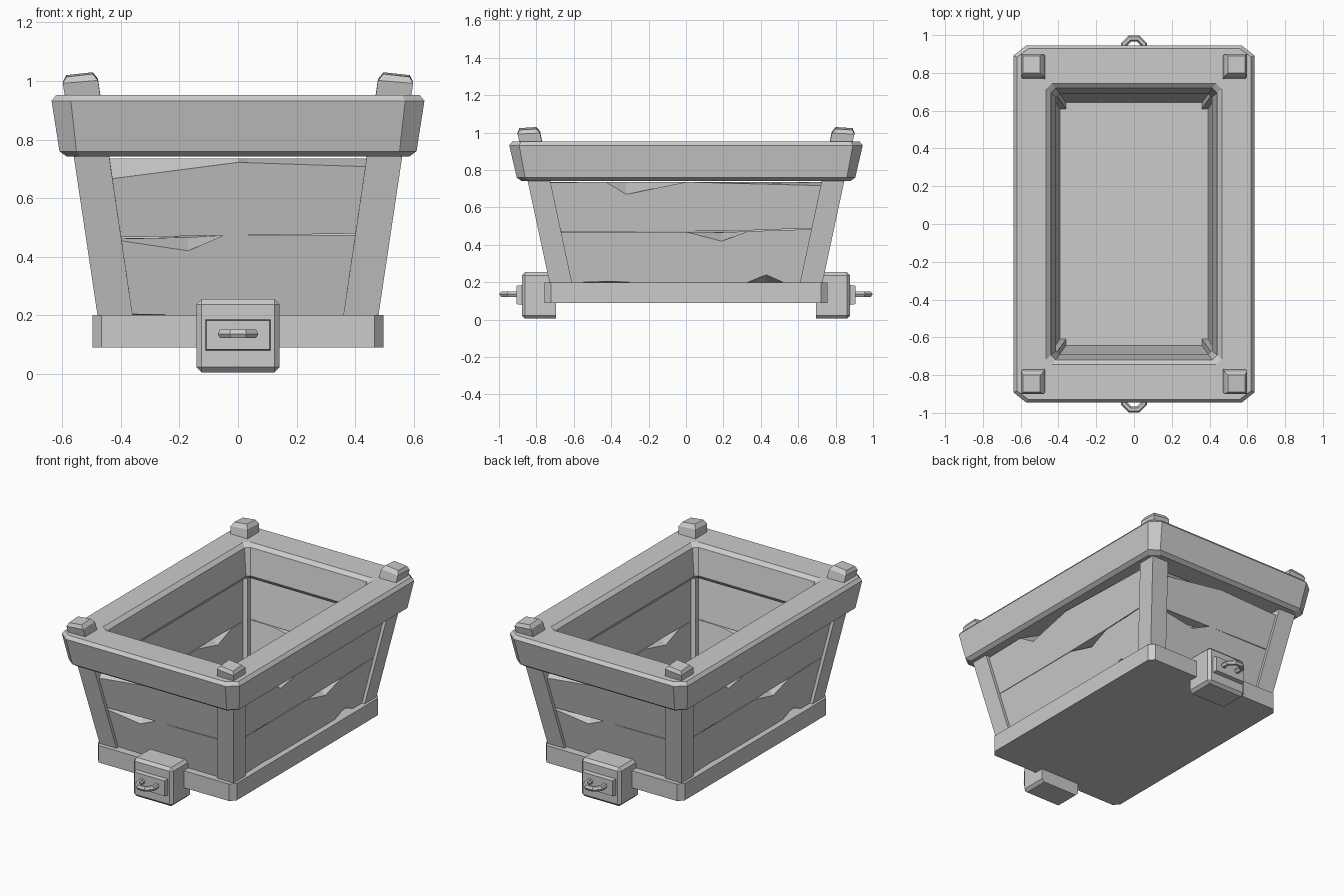
import bpy, bmesh, math

if "Cube" in bpy.data.objects:
    bpy.data.objects.remove(bpy.data.objects["Cube"])


def make(name, bm):
    bmesh.ops.recalc_face_normals(bm, faces=bm.faces)
    me = bpy.data.meshes.new(name)
    bm.to_mesh(me)
    bm.free()
    ob = bpy.data.objects.new(name, me)
    bpy.context.collection.objects.link(ob)
    return ob


def loft(name, rings, loop=False):
    """Skin a list of equal-length rings, closed on itself or capped."""
    bm = bmesh.new()
    rows = [[bm.verts.new(p) for p in r] for r in rings]
    n = len(rows[0])
    pairs = list(zip(rows, rows[1:]))
    if loop:
        pairs.append((rows[-1], rows[0]))
    else:
        bm.faces.new(rows[0])
        bm.faces.new(rows[-1])
    for a, b in pairs:
        for i in range(n):
            j = (i + 1) % n
            bm.faces.new((a[i], a[j], b[j], b[i]))
    return make(name, bm)


def oct_ring(hx, hy, cx, cy, z):
    """Rectangle with clipped corners."""
    return [(hx, -hy + cy, z), (hx, hy - cy, z), (hx - cx, hy, z), (-hx + cx, hy, z),
            (-hx, hy - cy, z), (-hx, -hy + cy, z), (-hx + cx, -hy, z), (hx - cx, -hy, z)]


def opposite(ob, name):
    """Copy turned half way round z."""
    o = ob.copy()
    o.name = name
    o.rotation_euler = (0, 0, math.pi)
    bpy.context.collection.objects.link(o)


# Base slab, also the floor
loft("base_slab", [oct_ring(.497, .757, .03, .035, z) for z in (.09, .20)])

# Flared top rim, closed profile swept round
loft("top_rim", [
    oct_ring(.585, .88, .05, .045, .742), oct_ring(.61, .905, .058, .045, .76),
    oct_ring(.637, .945, .066, .053, .932), oct_ring(.62, .928, .06, .045, .953),
    oct_ring(.465, .745, .03, .03, .953), oct_ring(.44, .72, .025, .025, .932),
    oct_ring(.412, .69, .02, .02, .765), oct_ring(.425, .705, .02, .02, .742)], loop=True)


# Leaning corner posts with chamfered tops
def post(name, sx, sy):
    rings = []
    for z, inset in ((.19, 0), (1.0, 0), (1.022, .015)):
        cx, cy = .42 + .148 * (z - .2), .67 + .213 * (z - .2)
        h = .06 - inset
        rings.append([(sx * (cx + h * a), sy * (cy + h * b),
                       z - (.005 * a + .003 * b if z > .5 else 0))
                      for a, b in ((-1, -1), (1, -1), (1, 1), (-1, 1))])
    loft(name, rings)


for sx, lr in ((-1, "left"), (1, "right")):
    for sy, fb in ((-1, "front"), (1, "back")):
        post(f"post_{fb}_{lr}", sx, sy)


# Chipped planks: columns of (along, bottom, outer top, inner top)
def on_end(u, d, z):
    return (u, -(.73 + .213 * (z - .2) - d), z)


def on_side(u, d, z):
    return (.48 + .148 * (z - .2) - d, u, z)


def plank(name, place, cols):
    rings = []
    for u, bot, top_out, top_in in cols:
        low = min(bot, .195) if bot < .3 else bot
        rings.append([place(u, .02, bot), place(u, .02, top_out),
                      place(u, .088, top_in), place(u, .088, low)])
    return loft(name, rings)


planks = [
    ("end_plank_lower", "front", "back", on_end,
     [(-.44, .205, .46, .462), (-.17, .2, .42, .466), (-.05, .195, .473, .473),
      (.1, .195, .472, .45), (.25, .195, .473, .473), (.44, .195, .475, .475)]),
    ("end_plank_upper", "front", "back", on_end,
     [(-.48, .465, .66, .735), (0, .473, .722, .736), (.03, .473, .721, .736),
      (.48, .48, .706, .735)]),
    ("side_plank_lower", "right", "left", on_side,
     [(-.70, .2, .468, .468), (-.55, .2, .468, .468), (-.4, .205, .468, .42),
      (-.2, .195, .468, .468), (0, .195, .469, .469), (.19, .195, .42, .467),
      (.33, .2, .472, .472), (.43, .24, .476, .476), (.52, .2, .478, .478),
      (.70, .195, .486, .486)]),
    ("side_plank_upper", "right", "left", on_side,
     [(-.76, .47, .732, .735), (-.43, .471, .737, .737), (-.32, .471, .67, .736),
      (0, .472, .736, .736), (.33, .477, .727, .735), (.76, .492, .716, .735)]),
]
for name, here, there, place, cols in planks:
    opposite(plank(f"{name}_{here}", place, cols), f"{name}_{there}")

# Coupling block, bevelled except on its back edges
bm = bmesh.new()
bmesh.ops.create_cube(bm, size=1)
for v in bm.verts:
    v.co = (v.co.x * .284, -.787 + v.co.y * .182, .13 + v.co.z * .25)
front = [e for e in bm.edges if any(v.co.y < -.8 for v in e.verts)]
bmesh.ops.bevel(bm, geom=front, offset=.018, segments=1, affect='EDGES')
opposite(make("coupling_block_front", bm), "coupling_block_back")

# Tapered hitch plate
plate = loft("hitch_plate_front", [
    [(a * w, y, .132 + b * h) for a, b in ((-1, -1), (1, -1), (1, 1), (-1, 1))]
    for y, w, h in ((-.87, .113, .054), (-.905, .108, .049))])
opposite(plate, "hitch_plate_back")

# Faceted hitch ring, half sunk in the plate
R, r = .058, .017
ring = loft("hitch_ring_front", [
    [((R + r * math.cos(b)) * math.cos(a), -.928 + (R + r * math.cos(b)) * math.sin(a),
      .136 + r * math.sin(b)) for b in (k * math.pi / 3 for k in range(6))]
    for a in (math.pi / 8 + k * math.pi / 4 for k in range(8))], loop=True)
opposite(ring, "hitch_ring_back")
